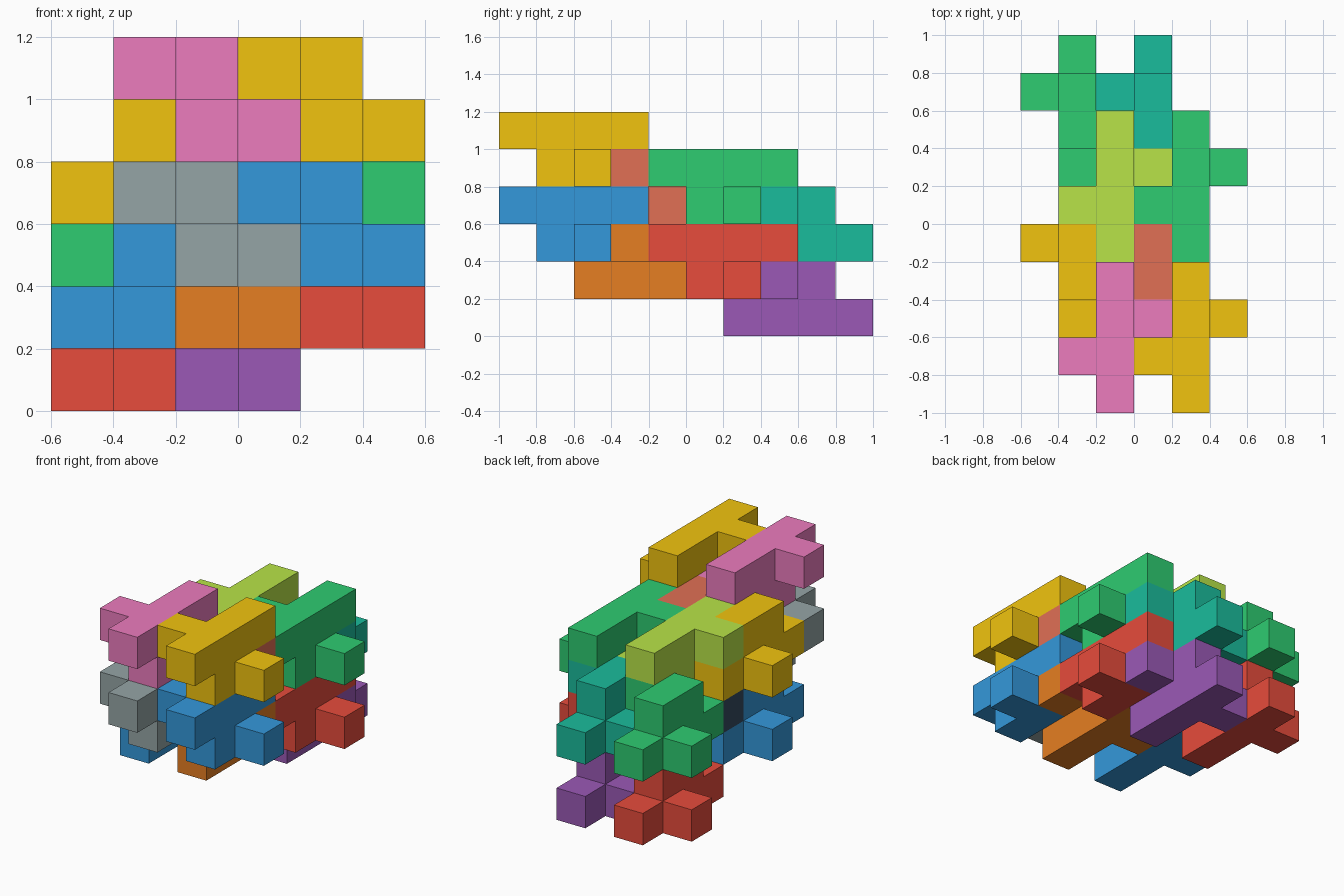
import bpy, bmesh
from mathutils import Vector

if "Cube" in bpy.data.objects:
    bpy.data.objects.remove(bpy.data.objects["Cube"])

S = 0.2                              # edge of one cube cell
ORIGIN = Vector((-0.6, -1.0, 0.0))   # corner of cell (0, 0, 0)

# Eight-cube piece: a bar of four along y, two cubes under it, two side arms
BAR = [(0, j, 0) for j in range(4)]
HANGING = BAR + [(-1, 1, 0), (0, 1, -1), (0, 2, -1), (1, 2, -1)]
# The same piece turned half round the x axis
STANDING = [(x, 3 - y, -z) for x, y, z in HANGING]


def linear(c):
    c /= 255
    return c / 12.92 if c <= 0.04045 else ((c + 0.055) / 1.055) ** 2.4


def material(name, rgb):
    mat = bpy.data.materials.new(name)
    mat.diffuse_color = (*[linear(c) for c in rgb], 1)
    mat.use_nodes = True
    mat.node_tree.nodes["Principled BSDF"].inputs["Base Color"].default_value = mat.diffuse_color
    return mat


def piece(name, shape, start, rgb):
    """Closed outer skin of a set of cube cells."""
    cells = {tuple(a + b for a, b in zip(c, start)) for c in shape}
    bm = bmesh.new()
    for cell in cells:
        for axis in range(3):
            for side in (0, 1):
                near = list(cell)
                near[axis] += 2 * side - 1
                if tuple(near) in cells:
                    continue
                u, v = (axis + 1) % 3, (axis + 2) % 3
                ring = [(0, 0), (1, 0), (1, 1), (0, 1)]
                corners = []
                for a, b in (ring if side else ring[::-1]):
                    p = Vector(cell)
                    p[axis] += side
                    p[u] += a
                    p[v] += b
                    corners.append(bm.verts.new(ORIGIN + p * S))
                bm.faces.new(corners)
    bmesh.ops.remove_doubles(bm, verts=bm.verts[:], dist=0.001)
    bmesh.ops.dissolve_limit(bm, angle_limit=0.01, verts=bm.verts[:], edges=bm.edges[:])
    mesh = bpy.data.meshes.new(name)
    bm.to_mesh(mesh)
    bm.free()
    mesh.materials.append(material(name + "_colour", rgb))
    bpy.context.collection.objects.link(bpy.data.objects.new(name, mesh))


YELLOW, BLUE, GREEN, RED = (241, 196, 15), (52, 152, 219), (46, 204, 113), (231, 76, 60)

# Hanging pieces: bar start cell and colour
for name, start, rgb in [
    ("front_right_upper_bar", (4, 0, 5), YELLOW),
    ("front_right_lower_bar", (4, 0, 3), BLUE),
    ("back_right_upper_bar", (4, 4, 4), GREEN),
    ("back_right_lower_bar", (4, 4, 2), RED),
    ("front_middle_upper_bar", (2, 0, 5), (236, 124, 190)),
    ("front_middle_lower_bar", (2, 0, 3), (149, 165, 166)),
    ("back_middle_upper_bar", (2, 4, 4), (184, 228, 72)),
    ("back_middle_lower_bar", (2, 4, 2), (52, 73, 94)),
]:
    piece(name, HANGING, start, rgb)

# Standing pieces, interlocked with the hanging ones
for name, start, rgb in [
    ("front_left_upper_block", (1, 2, 3), YELLOW),
    ("front_left_lower_block", (1, 2, 1), BLUE),
    ("back_left_upper_block", (1, 6, 2), GREEN),
    ("back_left_lower_block", (1, 6, 0), RED),
    ("front_middle_upper_block", (3, 2, 3), (225, 112, 85)),
    ("front_middle_lower_block", (3, 2, 1), (230, 126, 34)),
    ("back_middle_upper_block", (3, 6, 2), (26, 188, 156)),
    ("back_middle_lower_block", (3, 6, 0), (155, 89, 182)),
]:
    piece(name, STANDING, start, rgb)
